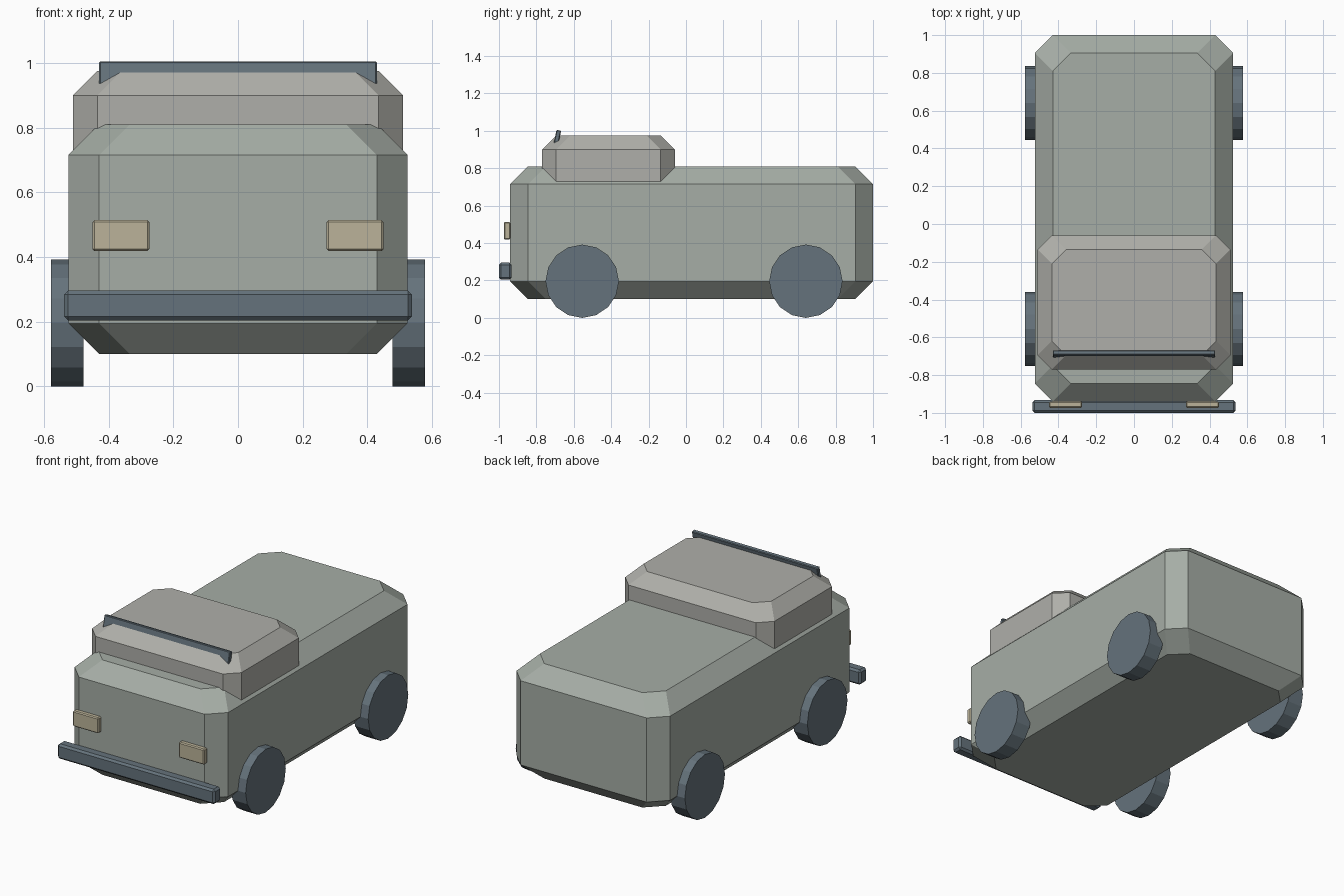
import bpy, bmesh
from math import radians, pi

if "Cube" in bpy.data.objects:
    bpy.data.objects.remove(bpy.data.objects["Cube"])


def material(name, rgb):
    m = bpy.data.materials.new(name)
    m.diffuse_color = (*rgb, 1)
    m.use_nodes = True
    m.node_tree.nodes["Principled BSDF"].inputs["Base Color"].default_value = m.diffuse_color
    return m


BODY = material("body_paint", (0.38, 0.42, 0.38))
CAB = material("cab_paint", (0.43, 0.43, 0.40))
DARK = material("dark_trim", (0.13, 0.17, 0.20))
LAMP = material("lamp_glass", (0.50, 0.45, 0.32))


def add_object(name, bm, mat):
    bmesh.ops.recalc_face_normals(bm, faces=bm.faces)
    mesh = bpy.data.meshes.new(name)
    bm.to_mesh(mesh)
    bm.free()
    mesh.materials.append(mat)
    ob = bpy.data.objects.new(name, mesh)
    bpy.context.collection.objects.link(ob)
    return ob


def chamfered_shell(name, hx, y0, y1, cut, levels, mat):
    """Stack of corner-cut rectangles; levels are (z, inset)."""
    bm = bmesh.new()
    cy, hy = (y0 + y1) / 2, (y1 - y0) / 2
    rings = []
    for z, inset in levels:
        a, b = hx - inset, hy - inset
        outline = [(a, b - cut), (a - cut, b), (cut - a, b), (-a, b - cut),
                   (-a, cut - b), (cut - a, -b), (a - cut, -b), (a, cut - b)]
        rings.append([bm.verts.new((x, cy + y, z)) for x, y in outline])
    for low, high in zip(rings, rings[1:]):
        for i in range(8):
            j = (i + 1) % 8
            bm.faces.new((low[i], low[j], high[j], high[i]))
    bm.faces.new(rings[0])
    bm.faces.new(rings[-1])
    return add_object(name, bm, mat)


def box(name, center, size, bevel, mat, tilt=0):
    bm = bmesh.new()
    bmesh.ops.create_cube(bm, size=1)
    bmesh.ops.scale(bm, vec=size, verts=bm.verts)
    ob = add_object(name, bm, mat)
    ob.location = center
    ob.rotation_euler.x = radians(tilt)
    mod = ob.modifiers.new("edge_bevel", 'BEVEL')
    mod.width = bevel
    mod.segments = 1
    return ob


def wheel(name, x, y, radius, width):
    bm = bmesh.new()
    bmesh.ops.create_cone(bm, cap_ends=True, segments=16, radius1=radius,
                          radius2=radius, depth=width)
    ob = add_object(name, bm, DARK)
    ob.location = (x, y, radius)
    ob.rotation_euler.y = pi / 2
    return ob


# Main body and raised cab
chamfered_shell("body", 0.525, -0.94, 1.0, 0.095,
                [(0.10, 0.095), (0.195, 0), (0.715, 0), (0.81, 0.095)], BODY)
chamfered_shell("cab", 0.51, -0.77, -0.06, 0.075,
                [(0.64, 0), (0.90, 0), (0.975, 0.075)], CAB)

# Wheels and headlights on both sides
for side, s in (("left", -1), ("right", 1)):
    wheel(f"front_wheel_{side}", s * 0.528, -0.555, 0.196, 0.10)
    wheel(f"rear_wheel_{side}", s * 0.528, 0.641, 0.196, 0.10)
    box(f"headlight_{side}", (s * 0.362, -0.956, 0.466),
        (0.175, 0.034, 0.096), 0.006, LAMP)

# Front bumper and tilted roof visor
box("front_bumper", (0, -0.966, 0.25), (1.075, 0.068, 0.092), 0.012, DARK)
box("roof_visor", (0, -0.689, 0.960), (0.86, 0.025, 0.088), 0.004, DARK, tilt=-12)
